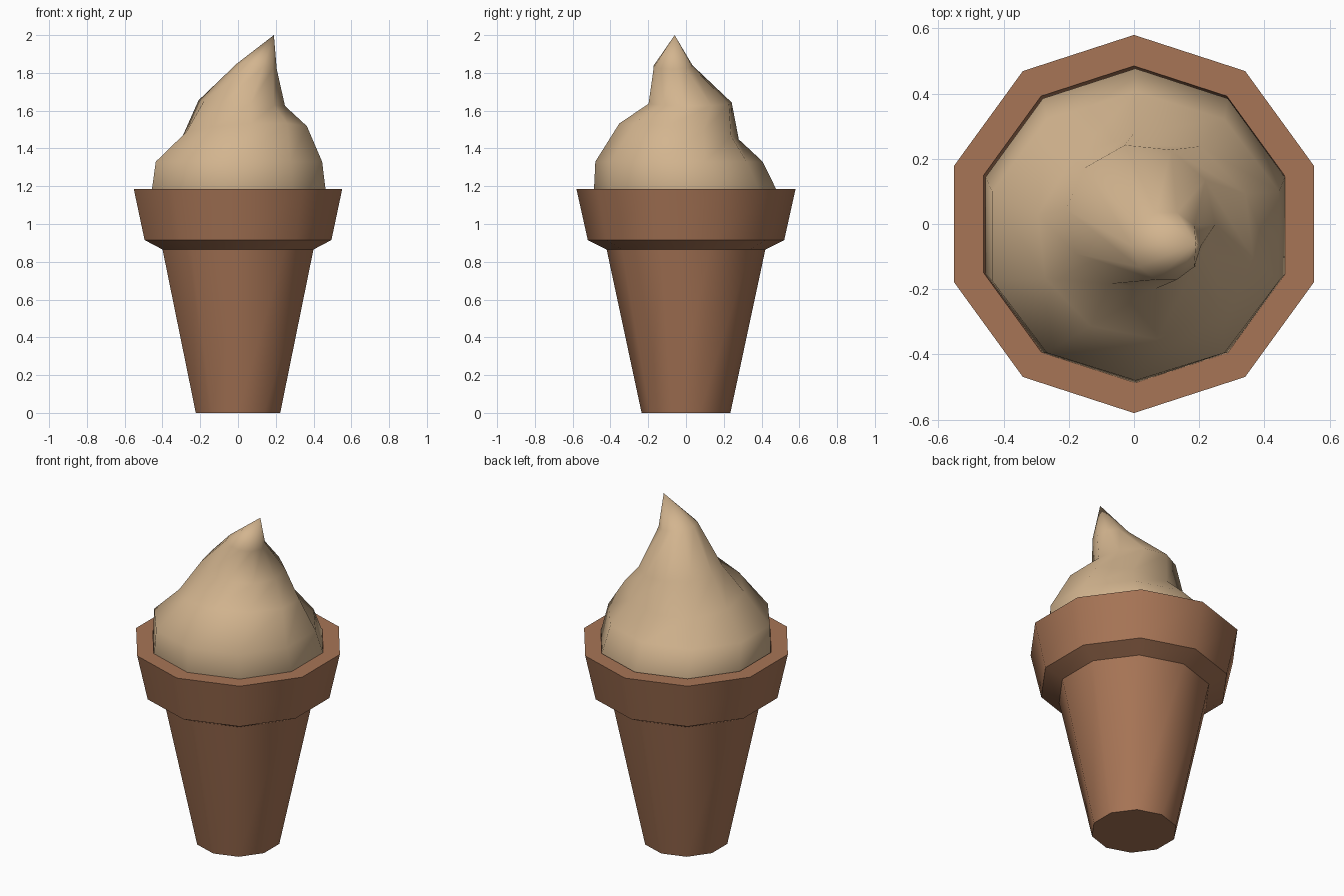
import bpy, math

if "Cube" in bpy.data.objects:
    bpy.data.objects.remove(bpy.data.objects["Cube"])

SIDES = 10


def material(name, rgb):
    m = bpy.data.materials.new(name)
    m.diffuse_color = (*rgb, 1)
    m.use_nodes = True
    m.node_tree.nodes["Principled BSDF"].inputs["Base Color"].default_value = m.diffuse_color
    return m


def ring(cx, cy, rx, ry, z, tilt_x=0, tilt_y=0, twist=0):
    pts = []
    for i in range(SIDES):
        a = math.radians(90 + twist + 360 * i / SIDES)
        c, s = math.cos(a), math.sin(a)
        pts.append((cx + rx * c, cy + ry * s, z + tilt_x * c + tilt_y * s))
    return pts


def loft(name, rings, mat, tip=None, angle=30):
    """Skin stacked rings, closing both ends (the last with a tip if given)."""
    verts = [p for r in rings for p in r]
    faces = [tuple(reversed(range(SIDES)))]
    for k in range(len(rings) - 1):
        for i in range(SIDES):
            j = (i + 1) % SIDES
            a, b = k * SIDES, (k + 1) * SIDES
            faces.append((a + i, a + j, b + j, b + i))
    last = (len(rings) - 1) * SIDES
    if tip:
        verts.append(tip)
        faces += [(last + i, last + (i + 1) % SIDES, len(verts) - 1) for i in range(SIDES)]
    else:
        faces.append(tuple(range(last, last + SIDES)))
    mesh = bpy.data.meshes.new(name)
    mesh.from_pydata(verts, [], faces)
    mesh.materials.append(mat)
    ob = bpy.data.objects.new(name, mesh)
    bpy.context.collection.objects.link(ob)
    bpy.ops.object.select_all(action='DESELECT')
    ob.select_set(True)
    bpy.context.view_layer.objects.active = ob
    bpy.ops.object.shade_smooth_by_angle(angle=math.radians(angle))
    return ob


wafer = material("wafer_brown", (0.39, 0.178, 0.093))
cream = material("cream_beige", (0.65, 0.46, 0.275))

# Wafer cone: tapered body, flared rim band, hollow top
profile = [(0.235, 0), (0.42, 0.865), (0.52, 0.915), (0.58, 1.185),
           (0.485, 1.185), (0.45, 1.03)]
loft("wafer_cone", [ring(0, 0, r, r, z) for r, z in profile], wafer, angle=38)

# Soft ice cream: leaning, twisting rings ending in an off-centre tip
swirl = [
    ring(0, 0, 0.445, 0.445, 1.04),
    ring(0.004, -0.005, 0.483, 0.482, 1.185),
    ring(0.005, -0.037, 0.463, 0.443, 1.33),
    ring(0.035, -0.037, 0.337, 0.318, 1.49, 0.02, -0.04, 6),
    ring(0.02, 0.022, 0.23, 0.225, 1.64, -0.015, 0, 12),
    ring(0.1, -0.068, 0.105, 0.108, 1.835, -0.015, 0, 18),
]
loft("ice_cream_swirl", swirl, cream, tip=(0.19, -0.06, 2.0), angle=60)
